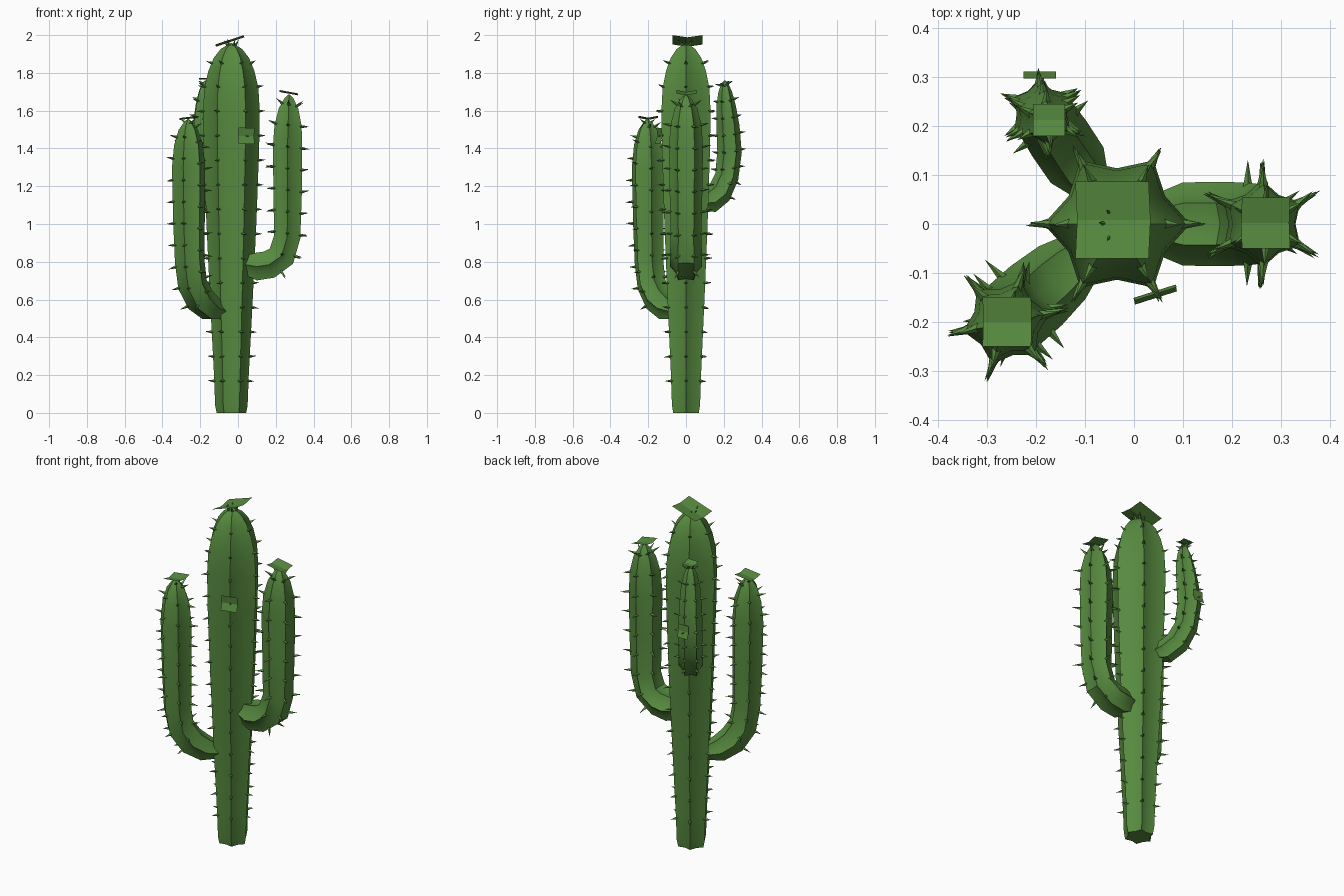
import bpy, bmesh, math, random
from mathutils import Vector, Matrix

random.seed(4)
if "Cube" in bpy.data.objects:
    bpy.data.objects.remove(bpy.data.objects["Cube"])

green = bpy.data.materials.new("cactus_green")
green.use_nodes = True
COLOR = (0.095, 0.255, 0.05, 1)
green.diffuse_color = COLOR
bsdf = next(n for n in green.node_tree.nodes if n.type == "BSDF_PRINCIPLED")
bsdf.inputs["Base Color"].default_value = COLOR

RIBS = 6
VALLEY = 0.76
ROOT = Vector((-0.035, 0, 0))
UP = Vector((0, 0, 1))


def finish(name, bm, smooth=False):
    mesh = bpy.data.meshes.new(name)
    bm.to_mesh(mesh)
    bm.free()
    mesh.materials.append(green)
    obj = bpy.data.objects.new(name, mesh)
    bpy.context.collection.objects.link(obj)
    if smooth:
        bpy.ops.object.select_all(action="DESELECT")
        obj.select_set(True)
        bpy.context.view_layer.objects.active = obj
        bpy.ops.object.shade_smooth_by_angle(angle=math.radians(30))
    return obj


def ribbed_stem(name, path, heading, phase, first, gap, length):
    """Star-section tube along (reach, height, radius) points, with spines on the ribs."""
    out = Vector((math.cos(heading), math.sin(heading), 0))
    side = UP.cross(out)
    centers = [ROOT + out * p[0] + UP * p[1] for p in path]
    last = len(path) - 1
    bm = bmesh.new()
    rings = []
    for i, c in enumerate(centers):
        tangent = (centers[min(i + 1, last)] - centers[max(i - 1, 0)]).normalized()
        normal = side.cross(tangent)
        ring = []
        for k in range(RIBS * 2):
            a = phase + math.pi * k / RIBS
            r = path[i][2] * (VALLEY if k % 2 else 1)
            ring.append(bm.verts.new(c + normal * r * math.cos(a) + side * r * math.sin(a)))
        rings.append(ring)
    count = RIBS * 2
    for low, high in zip(rings, rings[1:]):
        for k in range(count):
            j = (k + 1) % count
            bm.faces.new((low[k], low[j], high[j], high[k]))
    bm.faces.new(rings[0][::-1])
    bm.faces.new(rings[-1])
    ridges = [[(ring[k].co.copy(), c.copy()) for ring, c in zip(rings, centers)]
              for k in range(0, count, 2)]
    finish(name, bm, smooth=True)

    # Spines stand square to each rib at even steps
    bm = bmesh.new()
    for ridge in ridges:
        target, walked = first, 0
        for (p, c), (q, d) in zip(ridge, ridge[1:]):
            step = (q - p).length
            while target < walked + step:
                t = (target - walked) / step
                pos = p.lerp(q, t)
                along = (q - p).normalized()
                away = pos - c.lerp(d, t)
                away = (away - along * away.dot(along)).normalized()
                away = (away + Vector([random.uniform(-.15, .15) for _ in range(3)])).normalized()
                size = length * random.uniform(0.85, 1.15)
                turn = away.to_track_quat("Z", "Y").to_matrix().to_4x4()
                bmesh.ops.create_cone(
                    bm, cap_ends=True, segments=4, radius1=0.01, radius2=0, depth=size + 0.01,
                    matrix=Matrix.Translation(pos + away * (size / 2 - 0.005)) @ turn)
                target += gap
            walked += step
    finish(name + "_spines", bm)


def petal(name, center, width, depth, normal, sag, spin=0):
    """Small square sheet folded along its middle."""
    bm = bmesh.new()
    bmesh.ops.create_grid(bm, x_segments=2, y_segments=2, size=0.5)
    for v in bm.verts:
        v.co = Vector((v.co.x * width, v.co.y * depth, -sag if abs(v.co.y) < 0.1 else 0))
    z = Vector(normal).normalized()
    x = Vector((1, 0, 0)) - z * z.x
    x.normalize()
    frame = Matrix((x, z.cross(x), z)).transposed().to_4x4()
    bm.transform(Matrix.Translation(center) @ frame @ Matrix.Rotation(spin, 4, "Z"))
    finish(name, bm)


# Trunk
ribbed_stem("trunk", [
    (0, 0, 0.078), (0, 0.04, 0.086), (0, 0.2, 0.092), (0, 0.6, 0.113), (0, 1.0, 0.132),
    (0, 1.4, 0.147), (0, 1.6, 0.15), (0, 1.72, 0.143), (0, 1.81, 0.122), (0, 1.88, 0.093),
    (0, 1.925, 0.058), (0, 1.95, 0.02), (0, 1.957, 0.004)],
    0, 0, 0.17, 0.13, 0.034)

# Arms
ribbed_stem("left_arm", [
    (0.075, 0.785, 0.06), (0.135, 0.775, 0.085), (0.2, 0.785, 0.086), (0.265, 0.83, 0.085),
    (0.295, 0.93, 0.081), (0.298, 1.15, 0.086), (0.297, 1.4, 0.09), (0.3, 1.52, 0.083),
    (0.303, 1.61, 0.06), (0.305, 1.665, 0.028), (0.305, 1.685, 0.004)],
    0, math.pi / 6, 0.22, 0.115, 0.043)
ribbed_stem("right_arm", [
    (0.07, 0.535, 0.045), (0.15, 0.555, 0.072), (0.22, 0.6, 0.08), (0.275, 0.68, 0.08),
    (0.295, 0.8, 0.08), (0.3, 1.0, 0.085), (0.303, 1.3, 0.09), (0.303, 1.42, 0.078),
    (0.305, 1.5, 0.052), (0.306, 1.54, 0.022), (0.306, 1.555, 0.004)],
    math.radians(221.6), math.pi / 6, 0.22, 0.115, 0.04)
ribbed_stem("back_arm", [
    (0.09, 1.11, 0.04), (0.145, 1.115, 0.065), (0.21, 1.16, 0.066), (0.26, 1.25, 0.063),
    (0.278, 1.38, 0.065), (0.268, 1.52, 0.061), (0.255, 1.63, 0.051), (0.25, 1.7, 0.036),
    (0.248, 1.745, 0.018), (0.247, 1.76, 0.003)],
    math.radians(124), math.pi / 6, 0.2, 0.09, 0.028)

# Folded petals on the tips and sides
petal("trunk_petal", (-0.045, 0.008, 1.975), 0.158, 0.158, (-0.33, 0, 1), 0.012)
petal("left_arm_petal", (0.27, 0.002, 1.7), 0.1, 0.105, (0.18, 0, 1), 0.01)
petal("right_arm_petal", (-0.26, -0.2, 1.567), 0.1, 0.102, (-0.12, 0, 1), 0.01)
petal("back_arm_petal", (-0.174, 0.213, 1.77), 0.066, 0.066, (0, 0.12, 1), 0.006)
petal("trunk_side_petal", (0.045, -0.147, 1.467), 0.09, 0.085, (0.32, -1, 0.1), 0.01)
petal("back_arm_side_petal", (-0.193, 0.305, 1.405), 0.066, 0.075, (0, 1, 0.2), 0.006)
